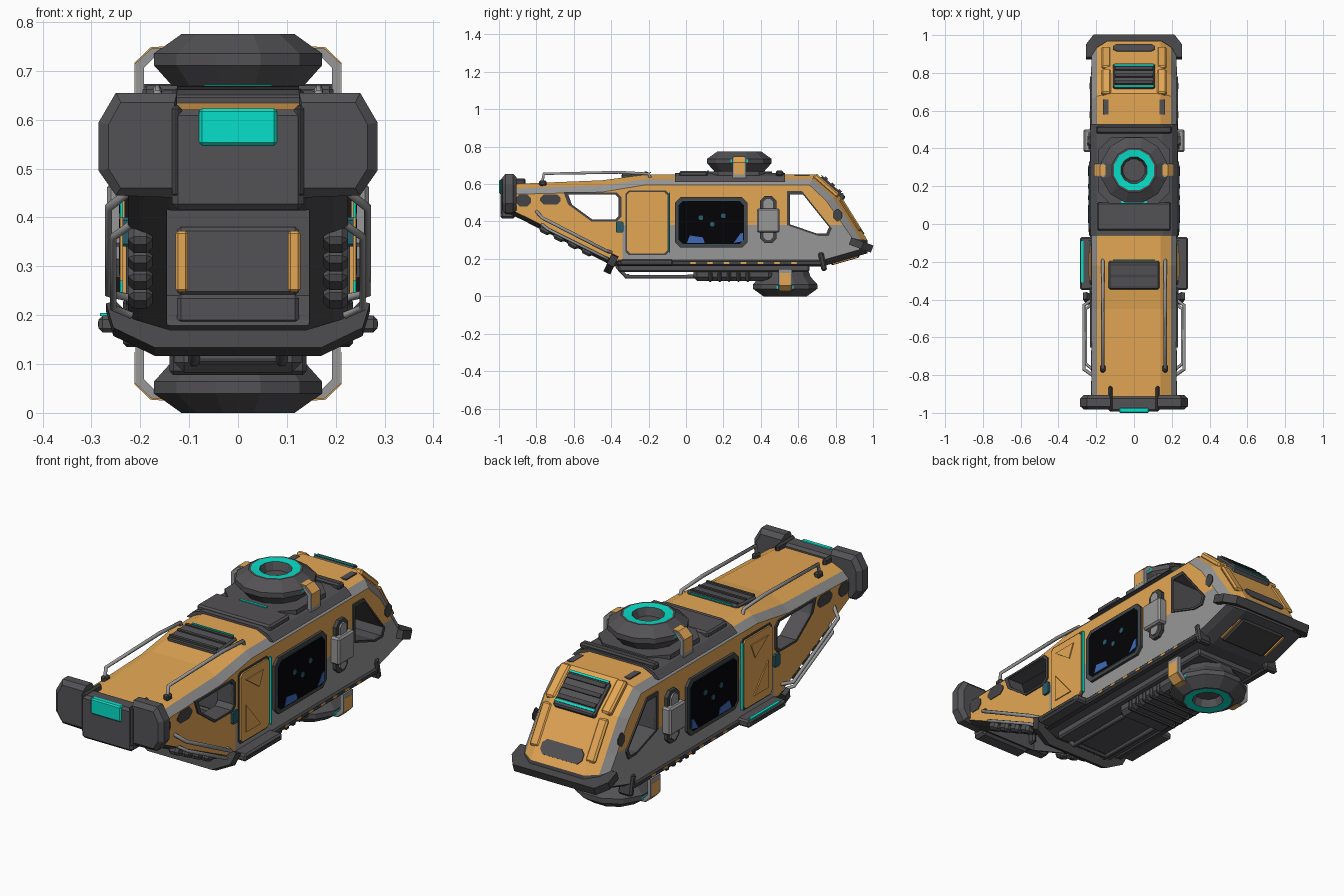
import bpy, bmesh, math
from mathutils import Matrix, Vector

if "Cube" in bpy.data.objects:
    bpy.data.objects.remove(bpy.data.objects["Cube"])

def material(name, r, g, b):
    m = bpy.data.materials.new(name)
    m.diffuse_color = (r, g, b, 1)
    m.use_nodes = True
    m.node_tree.nodes["Principled BSDF"].inputs["Base Color"].default_value = m.diffuse_color
    return m

ORANGE = material("orange paint", 0.78, 0.39, 0.09)
LIGHT = material("light grey metal", 0.31, 0.31, 0.31)
DARK = material("dark grey metal", 0.086, 0.083, 0.090)
TRIM = material("charcoal trim", 0.060, 0.059, 0.063)
TEAL = material("teal light", 0.002, 0.74, 0.58)
BLACK = material("black glass", 0.001, 0.001, 0.002)
BLUE = material("blue reflection", 0.05, 0.14, 0.50)
DEEP = material("deep teal", 0.02, 0.11, 0.15)

def finish(bm, name, *mats):
    bmesh.ops.recalc_face_normals(bm, faces=bm.faces)
    me = bpy.data.meshes.new(name)
    bm.to_mesh(me)
    bm.free()
    for m in mats:
        me.materials.append(m)
    ob = bpy.data.objects.new(name, me)
    bpy.context.collection.objects.link(ob)
    return ob

def loft(name, loops, rule, *mats):
    """Skin closed loops; rule(loop, edge) gives the material index."""
    bm = bmesh.new()
    rings = [[bm.verts.new(p) for p in l] for l in loops]
    n = len(rings[0])
    for k in range(len(rings) - 1):
        for i in range(n):
            j = (i + 1) % n
            f = bm.faces.new((rings[k][i], rings[k][j], rings[k+1][j], rings[k+1][i]))
            f.material_index = rule(k, i)
    for r in (rings[0], rings[-1]):
        bm.faces.new(r).material_index = rule(-1, 0)
    return finish(bm, name, *mats)

PLACE = {'x': lambda d, a, b: (d, a, b), 'y': lambda d, a, b: (a, d, b), 'z': lambda d, a, b: (a, b, d)}

def prism(name, pts, axis, d0, d1, mat):
    P = PLACE[axis]
    return loft(name, [[P(d, a, b) for a, b in pts] for d in (d0, d1)], lambda k, i: 0, mat)

def plates(name, pts, d0, d1, mat):
    for s, side in ((1, "right"), (-1, "left")):
        prism(f"{name}_{side}", pts, 'x', s * d0, s * d1, mat)

def box(name, c, size, mat, tilt=0, bev=0.008):
    bm = bmesh.new()
    bmesh.ops.create_cube(bm, size=1)
    bmesh.ops.scale(bm, vec=size, verts=bm.verts)
    if bev:
        bmesh.ops.bevel(bm, geom=bm.edges[:], offset=min(bev, min(size) * 0.4), segments=1, affect='EDGES')
    bm.transform(Matrix.Translation(c) @ Matrix.Rotation(math.radians(tilt), 4, 'X'))
    return finish(bm, name, mat)

def pair(name, c, size, mat, tilt=0, bev=0.008):
    for s, side in ((1, "right"), (-1, "left")):
        box(f"{name}_{side}", (s * c[0], c[1], c[2]), size, mat, tilt, bev)

def tubes(name, pts, r, mat):
    for s, side in ((1, "right"), (-1, "left")):
        cu = bpy.data.curves.new(name, 'CURVE')
        cu.dimensions, cu.bevel_depth, cu.bevel_resolution, cu.use_fill_caps = '3D', r, 1, True
        sp = cu.splines.new('POLY')
        sp.points.add(len(pts) - 1)
        for p, q in zip(sp.points, pts):
            p.co = (s * q[0], q[1], q[2], 1)
        cu.materials.append(mat)
        bpy.context.collection.objects.link(bpy.data.objects.new(f"{name}_{side}", cu))

def octa(a0, a1, b0, b1, c):
    return [(a0 + c, b0), (a1 - c, b0), (a1, b0 + c), (a1, b1 - c),
            (a1 - c, b1), (a0 + c, b1), (a0, b1 - c), (a0, b0 + c)]

def mirrored(half):
    return half + [(-x, z) for x, z in reversed(half)]

# Hull: side profile lofted across x with chamfered shoulders
outer = [(-.94, .60), (-.45, .62), (-.22, .65), (.69, .65), (.82, .54), (.97, .30), (.97, .23), (.73, .16), (-.39, .16), (-.94, .44)]
inner = [(-.94, .545), (-.45, .557), (-.22, .595), (.66, .595), (.75, .51), (.89, .31), (.93, .25), (.72, .19), (-.38, .19), (-.93, .46)]
mid = [(a * .55 + c * .45, b * .55 + d * .45) for (a, b), (c, d) in zip(outer, inner)]
loops = [[(x, y, z) for y, z in p] for x, p in
         ((-.225, inner), (-.195, mid), (-.14, outer), (.14, outer), (.195, mid), (.225, inner))]
hull = loft("hull", loops, lambda k, i: 0 if k < 0 else 2 if i > 4 else 1 if k in (0, 4) else 0, ORANGE, LIGHT, DARK)

# Through openings and the hollow front bay, open below
front_hole = [(-.63, .545), (-.38, .545), (-.36, .525), (-.36, .43), (-.38, .41), (-.50, .41), (-.61, .49)]
rear_hole = [(.555, .545), (.625, .545), (.765, .37), (.75, .335), (.70, .335), (.555, .385)]
bay = [(-.89, .38), (-.47, .12), (-.42, .19), (-.355, .24), (-.355, .552), (-.89, .552)]
for i, (pts, w) in enumerate(((front_hole, .4), (rear_hole, .4), (bay, .145))):
    cut = prism(f"cutter_{i}", pts, 'x', -w, w, ORANGE)
    cut.data.materials.append(LIGHT)
    cut.data.materials.append(DARK)
    for f in cut.data.polygons:
        f.material_index = 2
    cut.hide_render = True
    mod = hull.modifiers.new("cut", 'BOOLEAN')
    mod.operation, mod.object, mod.solver = 'DIFFERENCE', cut, 'EXACT'
    bpy.context.view_layer.objects.active = hull
    bpy.ops.object.modifier_apply(modifier="cut")
    bpy.data.objects.remove(cut)

# Two-tone side paint: grey low, orange high
bm = bmesh.new()
bm.from_mesh(hull.data)
for co, no in (((0, 0, .38), (0, 0, 1)), ((0, -.34, 0), (0, 1, 0))):
    bmesh.ops.bisect_plane(bm, geom=bm.verts[:] + bm.edges[:] + bm.faces[:], plane_co=co, plane_no=no)
for f in bm.faces:
    c = f.calc_center_median()
    if abs(f.normal.x) > .95 and abs(c.x) > .2:
        f.material_index = 1 if c.z < .38 and c.y > -.34 else 0
bm.to_mesh(hull.data)
bm.free()

# Dark frames round the openings
for name, pts in (("front_window_frame", front_hole), ("rear_window_frame", rear_hole)):
    c = sum((Vector(p) for p in pts), Vector((0, 0))) / len(pts)
    big = [tuple(c + (Vector(p) - c) * 1.14) for p in pts]
    for s in (1, -1):
        ring = [[(s * x, y, z) for y, z in p] for x, p in ((.215, pts), (.232, pts), (.232, big), (.215, big))]
        bm = bmesh.new()
        vs = [[bm.verts.new(p) for p in r] for r in ring]
        for k in range(4):
            for i in range(len(pts)):
                j, m = (i + 1) % len(pts), (k + 1) % 4
                bm.faces.new((vs[k][i], vs[k][j], vs[m][j], vs[m][i]))
        finish(bm, name, TRIM)

# Front bay: back wall, sill and orange cheeks
box("bay_wall", (0, -.365, .31), (.25, .02, .14), DARK)
box("bay_sill", (0, -.40, .212), (.25, .05, .06), DARK)
pair("bay_cheek", (.115, -.38, .31), (.025, .03, .125), ORANGE, 0, .005)

# Doors, centre windows and side details
plates("door_frame", octa(-.323, -.092, .222, .565, .015), .22, .229, TRIM)
plates("door", octa(-.315, -.10, .23, .557, .015), .22, .236, ORANGE)
for pts in ([(-.28, .52), (-.15, .52), (-.18, .45)], [(-.28, .27), (-.28, .40), (-.17, .27)]):
    plates("door_panel", pts, .23, .241, ORANGE)
pair("door_edge_light", (.234, -.088, .395), (.014, .004, .32), TEAL, bev=0)
plates("centre_window_frame", octa(-.06, .33, .26, .53, .03), .22, .238, TRIM)
plates("centre_window_rim", octa(-.043, .313, .277, .513, .025), .23, .240, DEEP)
plates("centre_window", octa(-.04, .31, .28, .51, .022), .23, .242, BLACK)
plates("window_glint_front", [(.005, .285), (.10, .285), (.09, .315), (.02, .325)], .24, .244, BLUE)
plates("window_glint_rear", [(.255, .285), (.305, .295), (.305, .34), (.29, .335)], .24, .244, BLUE)
for y, z in ((.08, .42), (.14, .385), (.20, .43)):
    plates("window_lamp", octa(y - .012, y + .012, z - .012, z + .012, .006), .24, .244, DEEP)
plates("nose_patch", octa(-.91, -.83, .48, .545, .02), .224, .228, TRIM)
plates("cheek_patch", octa(-.78, -.67, .49, .545, .02), .224, .228, TRIM)
plates("tail_patch", octa(.785, .835, .40, .465, .02), .224, .228, TRIM)
plates("door_lamp", octa(-.375, -.335, .34, .40, .006), .22, .236, DEEP)
plates("side_bracket", octa(.395, .485, .285, .535, .025), .22, .242, TRIM)
plates("side_bracket_core", octa(.415, .465, .30, .52, .015), .23, .25, LIGHT)
pair("side_box", (.243, .44, .405), (.05, .12, .13), LIGHT)

# Door steps and lower sill
pair("door_step", (.245, -.21, .182), (.08, .28, .035), DARK)
pair("step_slot", (.245, -.21, .182), (.083, .24, .01), TRIM, bev=0)
box("step_light", (-.275, -.20, .201), (.014, .22, .006), TEAL, bev=0)
pair("sill", (.213, .18, .178), (.04, 1.10, .03), TRIM)
for i in range(7):
    plates("sill_mark", octa(.02 + i * .09, .055 + i * .09, .172, .184, .006), .23, .235, ORANGE)

# Front plate: two raised wings, lower centre block and ribs
for s, side in ((1, "right"), (-1, "left")):
    wing = [(.12, .44), (.25, .445), (.285, .495), (.285, .595), (.25, .655), (.125, .655)]
    back = [(.12, .46), (.24, .46), (.265, .50), (.265, .59), (.24, .635), (.13, .635)]
    rings = ((-.982, back), (-.965, wing), (-.925, wing), (-.905, back))
    loft("front_wing_" + side, [[(s * x, y, z) for x, z in p] for y, p in rings], lambda k, i: 0, DARK)
box("front_block", (0, -.953, .518), (.27, .08, .205), DARK, bev=.012)
pair("front_rib", (.125, -.925, .535), (.02, .135, .19), TRIM)
box("front_light", (0, -.985, .585), (.16, .03, .075), TEAL, bev=.006)

# Sloped front underside: pads and rails
for i in range(4):
    pair("slope_pad", (.20, -.75 + i * .075, .358 - i * .038), (.05, .062, .05), DARK, -27, .012)
tubes("slope_rail", [(.22, -.80, .455), (.265, -.77, .42), (.265, -.43, .245), (.22, -.40, .235)], .009, LIGHT)
tubes("slope_rail_low", [(.22, -.77, .385), (.255, -.74, .36), (.255, -.45, .215), (.22, -.42, .20)], .008, LIGHT)
lip = prism("front_lower_bumper", mirrored([(.17, -.055), (.255, -.01), (.27, .045), (.25, .05), (.215, .01), (.14, -.015)]), 'y', -.02, .02, TRIM)
lip.data.transform(Matrix.Translation((0, -.40, .175)) @ Matrix.Rotation(math.radians(-25), 4, 'X'))

# Rear bumper, tilted down to the back
tail = prism("rear_bumper", mirrored([(.255, -.08), (.255, -.01), (.215, .045)]), 'z', -.02, .02, TRIM)
tail.data.transform(Matrix.Translation((0, .953, .268)) @ Matrix.Rotation(math.radians(-20), 4, 'X'))
pair("rear_rib", (.20, .73, .185), (.07, .03, .10), TRIM, 12)
box("tail_under_panel", (0, .85, .196), (.24, .16, .02), TRIM, 16)
pair("tail_under_strip", (.13, .85, .198), (.01, .14, .02), ORANGE, 16, 0)

# Dark saddle under the turret
prism("saddle", mirrored([(.23, .612), (.20, .642), (.15, .66)]), 'y', -.06, .53, DARK)
box("saddle_front_pad", (0, .04, .655), (.39, .15, .03), DARK)
box("saddle_rear_bar", (0, .50, .658), (.40, .04, .03), TRIM)
prism("turret_base", octa(-.19, .19, .10, .46, .07), 'z', .64, .668, DARK)
box("saddle_light", (0, .117, .669), (.14, .012, .005), TEAL, bev=0)

# Turrets: same turned shape on the roof and, flipped, underneath
prof = [(.12, .61), (.14, .67), (.178, .711), (.178, .719), (.178, .735), (.12, .775), (.11, .775), (.072, .772), (.06, .735)]
for name, y, flip in (("roof_turret", .285, 0), ("belly_turret", .53, 1)):
    n = 12
    f = lambda z: .775 - z if flip else z
    side_on = lambda i: abs(math.cos((i + 1) * math.tau / n)) > .95
    rings = [[(r * math.cos((i + .5) * math.tau / n), y + r * math.sin((i + .5) * math.tau / n), f(z))
              for i in range(n)] for r, z in prof]
    loft(name, rings, lambda k, i: 1 if k == 6 or (k == 3 and side_on(i)) else 0, DARK, TEAL)
    # Bent clamp straps with orange facings
    strap = [(.13, .748), (.178, .745), (.21, .715), (.21, .63), (.192, .63), (.192, .707), (.171, .728), (.13, .73)]
    for s, side in ((1, "right"), (-1, "left")):
        prism(f"{name}_clamp_{side}", [(s * x, f(z)) for x, z in strap], 'y', y - .036, y + .036, LIGHT)
        face = [(.211, .65), (.212, .65), (.212, .716), (.179, .748), (.135, .751), (.135, .747), (.177, .744), (.211, .714)]
        prism(f"{name}_clamp_face_{side}", [(s * x, f(z)) for x, z in face], 'y', y - .028, y + .028, ORANGE)

# Roof rails, vent and rear hatch
tubes("roof_rail", [(.165, -.77, .60), (.165, -.76, .655), (.165, -.36, .663), (.165, -.20, .655), (.165, -.19, .63)], .009, LIGHT)
pair("roof_rail_foot", (.165, -.765, .605), (.03, .04, .03), TRIM)
box("roof_vent", (0, -.27, .637), (.27, .15, .044), DARK, 4)
for i in range(3):
    box("vent_slat", (0, -.335 + i * .06, .655 + i * .003), (.25, .014, .014), TRIM, 4, 0)
box("vent_light", (0, -.19, .662), (.22, .006, .006), TEAL, bev=0)
box("rear_hatch", (0, .78, .575), (.22, .17, .035), DARK, -42)
for t in (-.06, -.01, .04):
    box("hatch_slat", (0, .79 + t * .74, .587 - t * .67), (.20, .02, .02), TRIM, -42, 0)
for y, z in ((.838, .548), (.727, .643)):
    box("hatch_light", (0, y, z), (.21, .01, .005), TEAL, -42, 0)
pair("tail_strip", (.148, .75, .591), (.05, .17, .03), ORANGE, -41)
pair("tail_strip_low", (.148, .88, .435), (.05, .20, .02), ORANGE, -58)
prism("tail_plate", octa(-.11, .11, -.035, .035, .02), 'z', -.004, .004, DARK).data.transform(
    Matrix.Translation((0, .932, .362)) @ Matrix.Rotation(math.radians(-58), 4, 'X'))
pair("roof_corner_patch", (.15, .62, .649), (.03, .08, .006), DARK, 0, 0)

# Belly: keel, vents and rails
box("belly_plate", (0, .15, .15), (.32, 1.02, .04), DARK)
box("belly_keel", (0, .25, .118), (.26, .42, .07), DARK, bev=.02)
for i in range(5):
    box("belly_fin", (0, .13 + i * .05, .105), (.28, .022, .055), TRIM)
tubes("belly_rail", [(.09, -.37, .16), (.09, -.32, .105), (.09, .12, .105)], .012, DARK)
box("belly_cross_bar", (0, -.31, .108), (.19, .025, .02), DARK)
